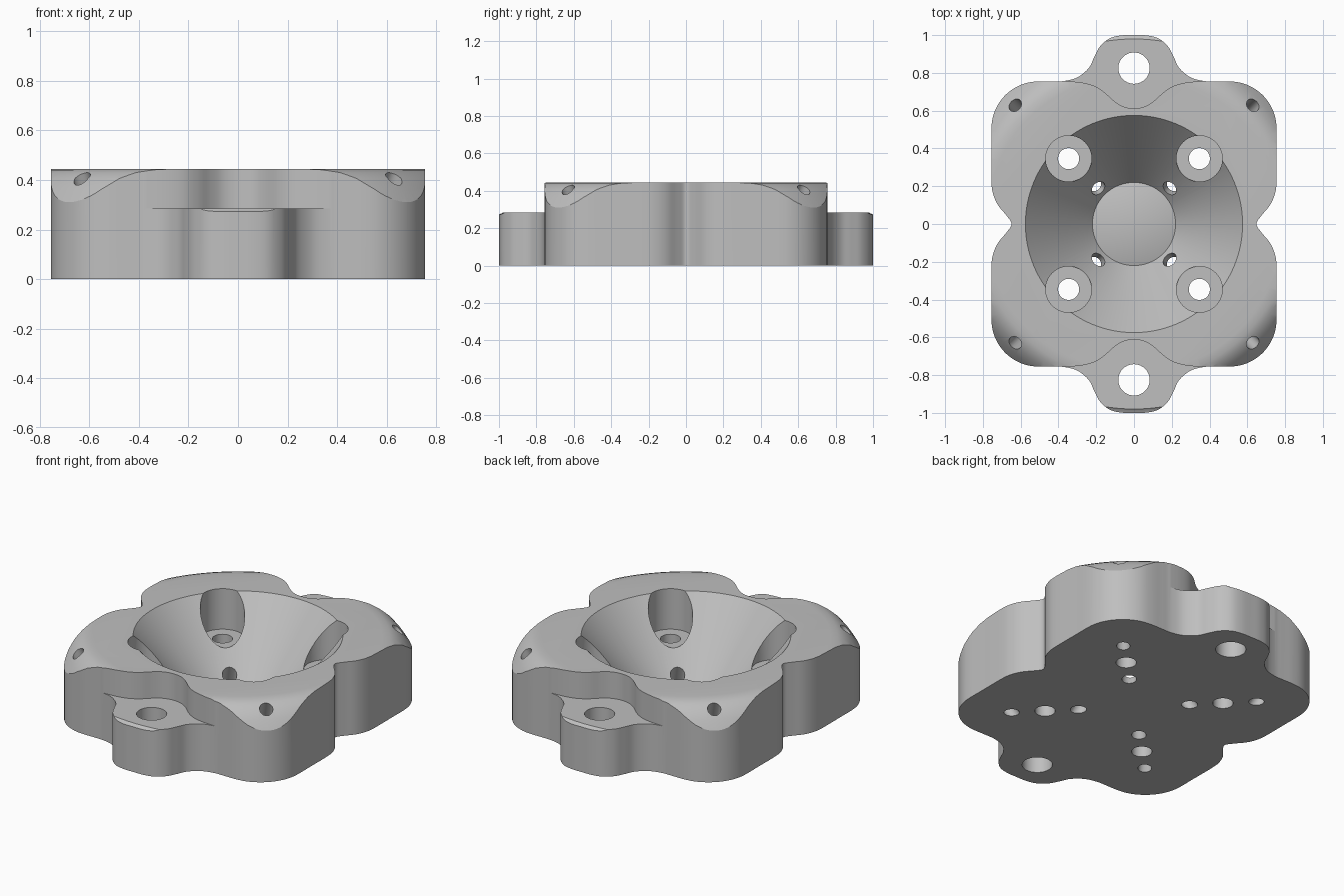
import bpy, bmesh
from math import sin, cos, pi, radians
from mathutils import Vector

old = bpy.data.objects.get("Cube")
if old:
    bpy.data.objects.remove(old, do_unlink=True)

HEIGHT, TAB = 0.445, 0.285

grey = bpy.data.materials.new("machined_grey")
grey.use_nodes = True
colour = (0.52, 0.52, 0.52, 1)
grey.diffuse_color = colour
grey.node_tree.nodes["Principled BSDF"].inputs["Base Color"].default_value = colour


def finish(bm, name):
    bmesh.ops.recalc_face_normals(bm, faces=bm.faces[:])
    mesh = bpy.data.meshes.new(name)
    bm.to_mesh(mesh)
    bm.free()
    ob = bpy.data.objects.new(name, mesh)
    ob.data.materials.append(grey)
    bpy.context.collection.objects.link(ob)
    return ob


def smooth_line(points, closed, steps=5):
    """Catmull-Rom curve through 2D points."""
    pts = [Vector(p) for p in points]
    n = len(pts)
    out = []
    for i in range(n if closed else n - 1):
        if closed:
            a, b, c, d = (pts[(i + k) % n] for k in (-1, 0, 1, 2))
        else:
            a, b, c, d = (pts[min(max(i + k, 0), n - 1)] for k in (-1, 0, 1, 2))
        for s in range(steps):
            t = s / steps
            out.append(0.5 * (2 * b + (c - a) * t + (2 * a - 5 * b + 4 * c - d) * t * t
                              + (3 * b - a - 3 * c + d) * t ** 3))
    if not closed:
        out.append(pts[-1])
    return out


def prism(name, outline, z0, z1):
    bm = bmesh.new()
    face = bm.faces.new([bm.verts.new((x, y, z0)) for x, y in outline])
    top = bmesh.ops.extrude_face_region(bm, geom=[face])["geom"]
    moved = [g for g in top if isinstance(g, bmesh.types.BMVert)]
    bmesh.ops.translate(bm, verts=moved, vec=(0, 0, z1 - z0))
    return finish(bm, name)


def lathe(name, profile, closed, steps=128):
    bm = bmesh.new()
    vs = [bm.verts.new((r, 0, z)) for r, z in profile]
    pairs = list(zip(vs, vs[1:])) + ([(vs[-1], vs[0])] if closed else [])
    es = [bm.edges.new(p) for p in pairs]
    bmesh.ops.spin(bm, geom=vs + es, cent=(0, 0, 0), axis=(0, 0, 1),
                   angle=2 * pi, steps=steps, use_merge=True)
    bmesh.ops.remove_doubles(bm, verts=bm.verts[:], dist=1e-5)
    return finish(bm, name)


def drill(name, a, b, radius):
    """Cylinder through a and b, run out past both ends when tilted."""
    a, b = Vector(a), Vector(b)
    bm = bmesh.new()
    bmesh.ops.create_cone(bm, cap_ends=True, segments=40, radius1=radius,
                          radius2=radius, depth=(b - a).length)
    ob = finish(bm, name)
    turn = Vector((0, 0, 1)).rotation_difference(b - a)
    ob.data.transform(turn.to_matrix().to_4x4())
    ob.location = (a + b) / 2
    return ob


def cut(target, cutter):
    cutter.hide_render = True
    bpy.context.view_layer.update()
    mod = target.modifiers.new("cut", "BOOLEAN")
    mod.operation, mod.solver, mod.object = "DIFFERENCE", "EXACT", cutter
    bpy.context.view_layer.objects.active = target
    bpy.ops.object.modifier_apply(modifier=mod.name)
    bpy.data.objects.remove(cutter, do_unlink=True)


# Body outline: side notch, rounded corner, flared end tab; mirrored to four quarters
notch = [(0.648, 0), (0.675, 0.045), (0.72, 0.1), (0.746, 0.16), (0.755, 0.23), (0.755, 0.4)]
corner = [(0.505 + 0.25 * cos(radians(a)), 0.505 + 0.25 * sin(radians(a)))
          for a in range(0, 91, 15)]
tab = [(0.43, 0.755), (0.37, 0.757), (0.3, 0.776), (0.24, 0.825), (0.21, 0.885),
       (0.18, 0.94), (0.13, 0.982), (0.07, 0.998), (0, 1)]
quarter = notch + corner + tab
half = quarter + [(-x, y) for x, y in quarter[-2::-1]]
loop = half + [(x, -y) for x, y in half[-2:0:-1]]
body = prism("mounting_body", smooth_line(loop, True), 0, HEIGHT)

# Lowered end tabs with a curved wall behind them
wall = [(0, 0.612), (0.06, 0.623), (0.11, 0.655), (0.16, 0.7), (0.22, 0.735),
        (0.3, 0.752), (0.4, 0.757)]
wall = [(-x, y) for x, y in wall[:0:-1]] + wall
wall = [tuple(p) for p in smooth_line(wall, False)]
for side in (1, -1):
    region = [(x, y * side) for x, y in wall + [(0.4, 1.1), (-0.4, 1.1)]]
    cut(body, prism("tab_cutter", region, TAB, 0.6))
    cut(body, drill("tab_hole", (0, 0.825 * side, -0.1), (0, 0.825 * side, 0.6), 0.083))

# Rounded-over corners and slight bevel at the tab ends
trim = [(0.78, 0.6), (0.78, 0.446), (0.83, 0.441), (0.86, 0.43), (0.895, 0.406),
        (0.93, 0.365), (0.966, 0.308), (0.975, 0.289), (0.985, 0.28), (1.01, 0.268),
        (1.2, 0.268), (1.2, 0.6)]
cut(body, lathe("corner_trim", trim, True))

# Conical bowl with a low raised cone in its floor
bowl = [(0, 0.085), (0.22, 0.025), (0.575, HEIGHT), (0.66, 0.545), (0, 0.545)]
cut(body, lathe("bowl_cutter", bowl, False))

# Counterbored bolt holes and tilted holes on each diagonal
for sx in (1, -1):
    for sy in (1, -1):
        def at(s, z):
            return (s * sx, s * sy, z)
        cut(body, drill("counterbore", at(0.346, 0.2), at(0.346, 0.6), 0.122))
        cut(body, drill("bolt_hole", at(0.346, -0.1), at(0.346, 0.3), 0.056))
        cut(body, drill("inner_hole", at(0.25, -0.1), at(0.15, 0.2), 0.04))
        cut(body, drill("corner_hole", at(0.438, -0.1), at(0.702, 0.6), 0.037))

# Smooth shading with crisp edges
bpy.ops.object.select_all(action="DESELECT")
body.select_set(True)
bpy.context.view_layer.objects.active = body
bpy.ops.object.shade_smooth_by_angle(angle=radians(30))
